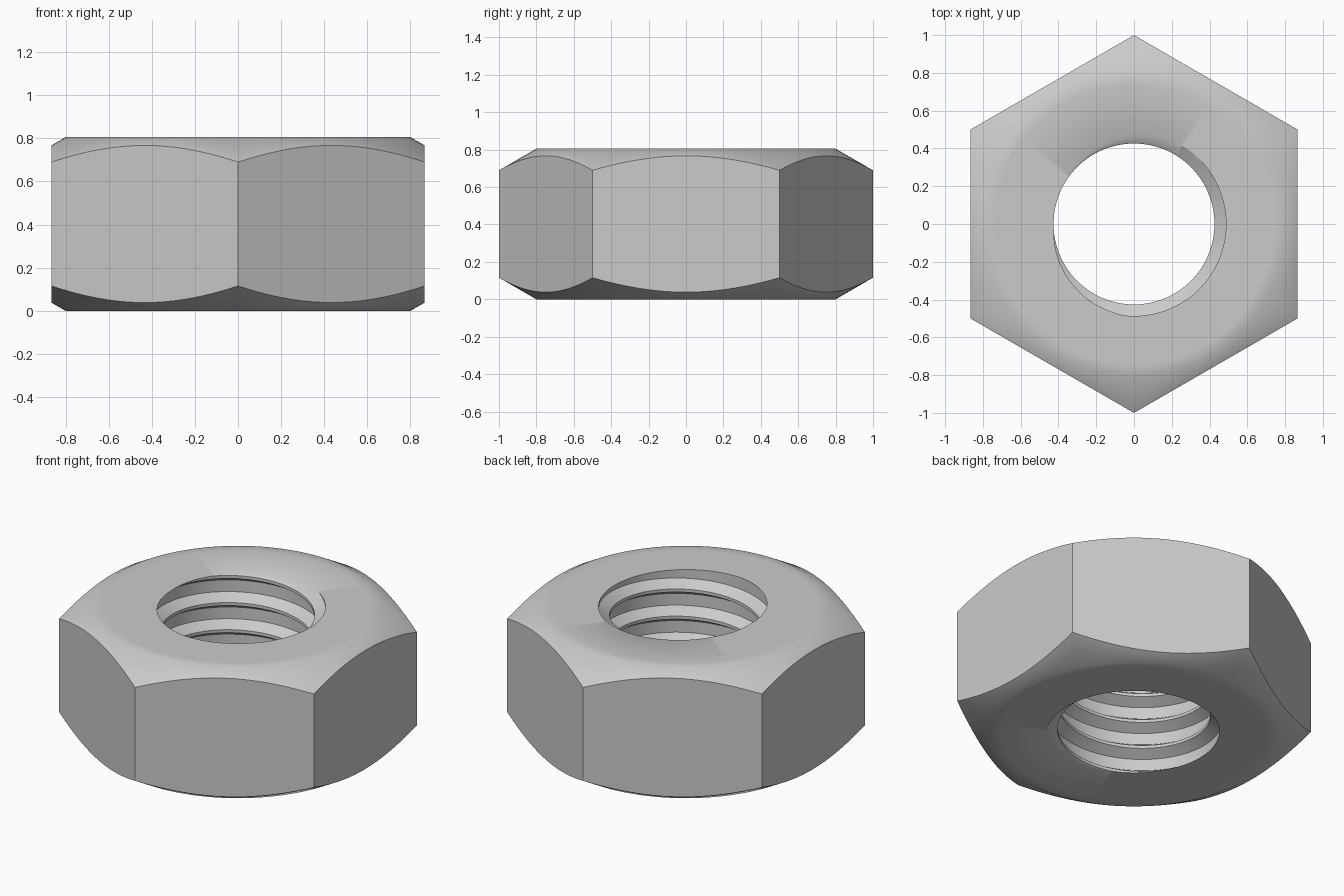
import bpy, bmesh, math

cube = bpy.data.objects.get("Cube")
if cube:
    bpy.data.objects.remove(cube)

HEIGHT, PITCH, COLUMNS = 0.805, 0.1667, 144
MINOR, MAJOR, FACE_RADIUS = 0.426, 0.487, 0.8
SLOPE = math.tan(math.radians(30))
# Thread profile: phase angle on the top face, and radius, in rising order
PROFILE = [(145, MINOR), (60, MAJOR), (-95, MAJOR), (-175, MINOR), (-215, MINOR)]


def thread_radius(deg, z):
    phase = deg - 360 * (z - HEIGHT) / PITCH
    phase = (phase + 215) % 360 - 215
    for (a0, r0), (a1, r1) in zip(PROFILE, PROFILE[1:]):
        if a1 <= phase <= a0:
            return r0 + (r1 - r0) * (a0 - phase) / (a0 - a1)
    return MINOR


def polar(deg, r, z):
    a = math.radians(deg)
    return (r * math.cos(a), r * math.sin(a), z)


def body_column(deg):
    """Section of the chamfered hexagon, from bottom rim round to top rim."""
    off = (deg + 30) % 60 - 30
    hexagon = math.cos(math.radians(30)) / math.cos(math.radians(off))
    drop = (hexagon - FACE_RADIUS) * SLOPE
    lower = [(FACE_RADIUS - 0.06, 0), (FACE_RADIUS, 0), (hexagon, drop)]
    upper = [(r, HEIGHT - z) for r, z in reversed(lower)]
    section = [(thread_radius(deg, 0), 0)] + lower + upper
    section.append((thread_radius(deg, HEIGHT), HEIGHT))
    return [polar(deg, r, z) for r, z in section]


def thread_column(deg):
    """Helix rows, cut off at the two end faces."""
    points = []
    for turn in range(-7, 3):
        for phase, _ in PROFILE[:-1]:
            z = HEIGHT + PITCH * ((deg - phase) / 360 + turn)
            z = min(max(z, 0), HEIGHT)
            points.append(polar(deg, thread_radius(deg, z), z))
    return points


# Nut body with threaded hole
bm = bmesh.new()
for column in (body_column, thread_column):
    grid = [[bm.verts.new(p) for p in column(360 * i / COLUMNS)]
            for i in range(COLUMNS + 1)]
    for left, right in zip(grid, grid[1:]):
        for k in range(len(left) - 1):
            bm.faces.new((left[k], right[k], right[k + 1], left[k + 1]))
bmesh.ops.remove_doubles(bm, verts=bm.verts, dist=0.00005)
bmesh.ops.recalc_face_normals(bm, faces=bm.faces)
mesh = bpy.data.meshes.new("hex_nut")
bm.to_mesh(mesh)
bm.free()
nut = bpy.data.objects.new("hex_nut", mesh)
bpy.context.collection.objects.link(nut)

# Plain steel grey
steel = bpy.data.materials.new("steel_grey")
steel.use_nodes = True
steel.diffuse_color = (0.6, 0.6, 0.6, 1)
steel.node_tree.nodes["Principled BSDF"].inputs["Base Color"].default_value = (0.6, 0.6, 0.6, 1)
mesh.materials.append(steel)

bpy.ops.object.select_all(action='DESELECT')
nut.select_set(True)
bpy.context.view_layer.objects.active = nut
bpy.ops.object.shade_smooth_by_angle(angle=math.radians(35))
